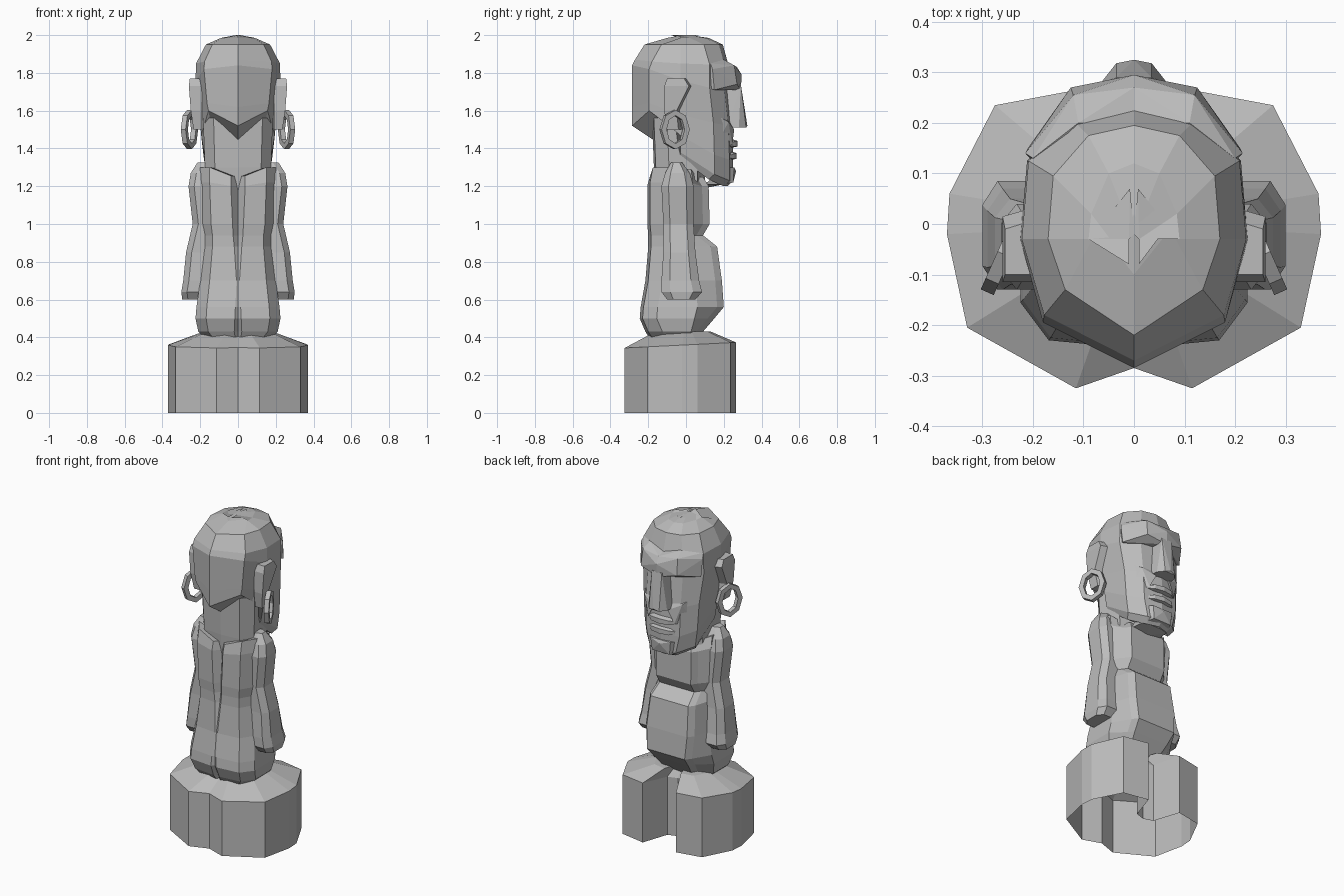
import bpy, bmesh, math
from mathutils import Vector, Matrix

if "Cube" in bpy.data.objects:
    bpy.data.objects.remove(bpy.data.objects["Cube"])

stone = bpy.data.materials.new("grey stone")
stone.use_nodes = True
GREY = (0.5, 0.5, 0.5, 1)
stone.diffuse_color = GREY
stone.node_tree.nodes["Principled BSDF"].inputs["Base Color"].default_value = GREY


def finish(name, bm):
    bmesh.ops.remove_doubles(bm, verts=bm.verts, dist=0.0005)
    bmesh.ops.recalc_face_normals(bm, faces=bm.faces)
    mesh = bpy.data.meshes.new(name)
    bm.to_mesh(mesh)
    bm.free()
    mesh.materials.append(stone)
    obj = bpy.data.objects.new(name, mesh)
    bpy.context.collection.objects.link(obj)
    return obj


def loft(name, rings, bottom=True, top=True, closed=False):
    """Skin a list of equal-length point loops."""
    bm = bmesh.new()
    loops = [[bm.verts.new(p) for p in ring] for ring in rings]
    pairs = list(zip(loops, loops[1:]))
    if closed:
        pairs.append((loops[-1], loops[0]))
    for a, b in pairs:
        n = len(a)
        for i in range(n):
            j = (i + 1) % n
            bm.faces.new((a[i], a[j], b[j], b[i]))
    if bottom and not closed:
        bm.faces.new(loops[0])
    if top and not closed:
        bm.faces.new(loops[-1])
    return finish(name, bm)


def mirrored(half):
    """Complete a half outline whose first and last points lie on x = 0."""
    return half + [(-x, y, z) for x, y, z in half[-2:0:-1]]


def hull(name, points, both=False):
    """Convex block through a few points, optionally symmetric."""
    bm = bmesh.new()
    for x, y, z in points:
        bm.verts.new((x, y, z))
        if both and x:
            bm.verts.new((-x, y, z))
    res = bmesh.ops.convex_hull(bm, input=bm.verts)
    loose = [v for v in bm.verts if not v.link_faces]
    bmesh.ops.delete(bm, geom=loose, context="VERTS")
    bmesh.ops.dissolve_limit(bm, angle_limit=0.02, verts=bm.verts, edges=bm.edges)
    return finish(name, bm)


def flip(points, s):
    return [(s * x, y, z) for x, y, z in points]


# Base: hollow folded-leg block, with a slot at the face side
plan = [(0, -.285), (.115, -.325), (.33, -.205), (.37, -.02), (.365, .06),
        (.275, .235), (.115, .265), (.06, .1), (0, .08)]
foot = mirrored([(x, y, 0) for x, y in plan])
rim = mirrored([(x, y, .36 + .05 * y) for x, y in plan])
crown = mirrored([(x * .5, y * .5, .43) for x, y in plan])
loft("leg_base", [foot, rim, crown], bottom=False)


# Torso: back groove, flanks and flat belly
def torso_ring(z, yb, yf, w, fw, groove, rise):
    return mirrored([
        (0, yb + groove, z), (.008 + groove * .6, yb, z + rise * .1),
        (w * .75, yb + .015, z + rise), (w, yb + .09, z + rise),
        (w, yf * .3, z + rise * .8), (fw * 1.2, yf - .035, z), (fw, yf, z), (0, yf, z)])


loft("torso", [torso_ring(*r) for r in [
    (.39, -.19, .05, .17, .08, .01, 0), (.43, -.215, .09, .21, .1, .02, 0),
    (.5, -.245, .15, .225, .12, .015, 0), (.56, -.24, .2, .22, .13, .01, 0),
    (.7, -.215, .19, .2, .14, 0, 0), (.88, -.2, .165, .18, .13, .02, 0),
    (.94, -.2, .09, .18, .12, .03, 0), (1.0, -.205, .125, .19, .12, .035, 0),
    (1.2, -.205, .12, .2, .12, .05, .02), (1.25, -.19, .09, .2, .1, .05, .05)]])

# Neck
loft("neck", [mirrored([(0, yb, z), (w * .7, yb + .01, z), (w, yb + .08, z),
                        (w * .9, .06, z), (0, .1, z)])
              for z, yb, w in [(1.18, -.16, .17), (1.3, -.17, .175), (1.56, -.18, .185)]])


# Head: tilted rings, high at the nape and low at the chin
def head_ring(zb, zf, yb, yf, w, fw, rise):
    mid = zb + (zf - zb) * .5
    return mirrored([
        (0, yb, zb), (w * .8, yb + .09, zb + rise), (w, -.03, mid + rise * .5),
        (w * .94, yf - .1, zf + (mid - zf) * .3), (fw, yf - .02, zf), (0, yf, zf)])


loft("head", [head_ring(*r) for r in [
    (1.44, 1.2, -.17, .22, .16, .07, .06), (1.45, 1.23, -.18, .25, .18, .09, .08),
    (1.52, 1.34, -.285, .25, .195, .115, .08), (1.62, 1.52, -.285, .245, .205, .12, .02),
    (1.84, 1.7, -.285, .225, .225, .12, -.02), (1.87, 1.84, -.27, .225, .222, .12, -.01),
    (1.95, 1.95, -.22, .195, .17, .09, 0), (1.985, 1.985, -.1, .12, .09, .05, 0),
    (2.0, 2.0, -.02, .02, .01, .01, 0)]])

# Face: brow halves, nose, cheeks, lips and chin
for s, side in ((1, "left"), (-1, "right")):
    hull(side + "_brow", flip([
        (0, .2, 1.85), (0, .27, 1.83), (0, .295, 1.79), (0, .29, 1.71), (0, .2, 1.71),
        (.11, .2, 1.87), (.12, .255, 1.84), (.125, .27, 1.74), (.1, .2, 1.72),
        (.2, .13, 1.85), (.215, .14, 1.82), (.21, .15, 1.71), (.18, .1, 1.73)], s))
    hull(side + "_cheek", flip([
        (.06, .22, 1.56), (.05, .255, 1.5), (.13, .225, 1.54), (.19, .12, 1.6),
        (.17, .15, 1.4), (.09, .245, 1.42), (.1, .1, 1.5)], s))
hull("nose", [(.035, .29, 1.74), (.04, .2, 1.74), (.035, .318, 1.51), (0, .325, 1.52),
              (.065, .28, 1.51), (.07, .22, 1.51)], True)
for name, z, out in (("upper_lip", 1.425, .272), ("lower_lip", 1.36, .268)):
    hull(name, [(0, .2, z + .04), (0, out, z + .015), (0, out, z - .015), (0, .2, z - .03),
                (.06, out - .01, z + .012), (.06, out - .01, z - .015),
                (.13, .2, z - .005), (.1, .15, z - .02), (.06, .2, z + .035)], True)
hull("chin", [(.07, .255, 1.3), (.06, .25, 1.22), (.11, .2, 1.3), (.09, .18, 1.21),
              (0, .265, 1.28), (0, .1, 1.19), (.1, .1, 1.21)], True)

for s, side in ((1, "left"), (-1, "right")):
    # Arms: six-sided sections from shoulder to hand
    arm = []
    for z, x0, x1, y0, y1 in [(.6, .2, .295, -.1, .05), (.64, .2, .3, -.13, .085),
                              (.7, .19, .29, -.13, .07), (.85, .16, .275, -.12, .05),
                              (1.0, .14, .24, -.12, .04), (1.2, .12, .262, -.13, .04),
                              (1.27, .12, .25, -.11, .02), (1.325, .12, .215, -.08, -.02)]:
        d = (y1 - y0) * .22
        arm.append(flip([(x0, y0, z), (x1 - .03, y0, z), (x1, y0 + d, z),
                         (x1, y1 - d, z), (x1 - .03, y1, z), (x0, y1, z)], s))
    loft(side + "_arm", arm)

    # Ears and hanging ear rings
    loft(side + "_ear", [flip([(.19, y0, z), (x, y0, z), (x, y1, z), (.19, y1 + .02, z)], s)
                         for z, x, y0, y1 in [(1.5, .235, -.1, -.04), (1.6, .25, -.115, -.05),
                                              (1.73, .26, -.115, .015), (1.77, .255, -.1, -.01)]])
    turn = Matrix.Rotation(math.radians(24), 3, "Z")
    ring = []
    for i in range(8):
        a = math.tau * i / 8
        section = []
        for dr, dx in ((.016, -.014), (.016, .014), (-.014, .014), (-.014, -.014)):
            p = turn @ Vector((dx, (.066 + dr) * math.cos(a), (.088 + dr) * math.sin(a)))
            section.append((p.x + .257, p.y - .06, p.z + 1.5))
        ring.append(flip(section, s))
    loft(side + "_ear_ring", ring, closed=True)
